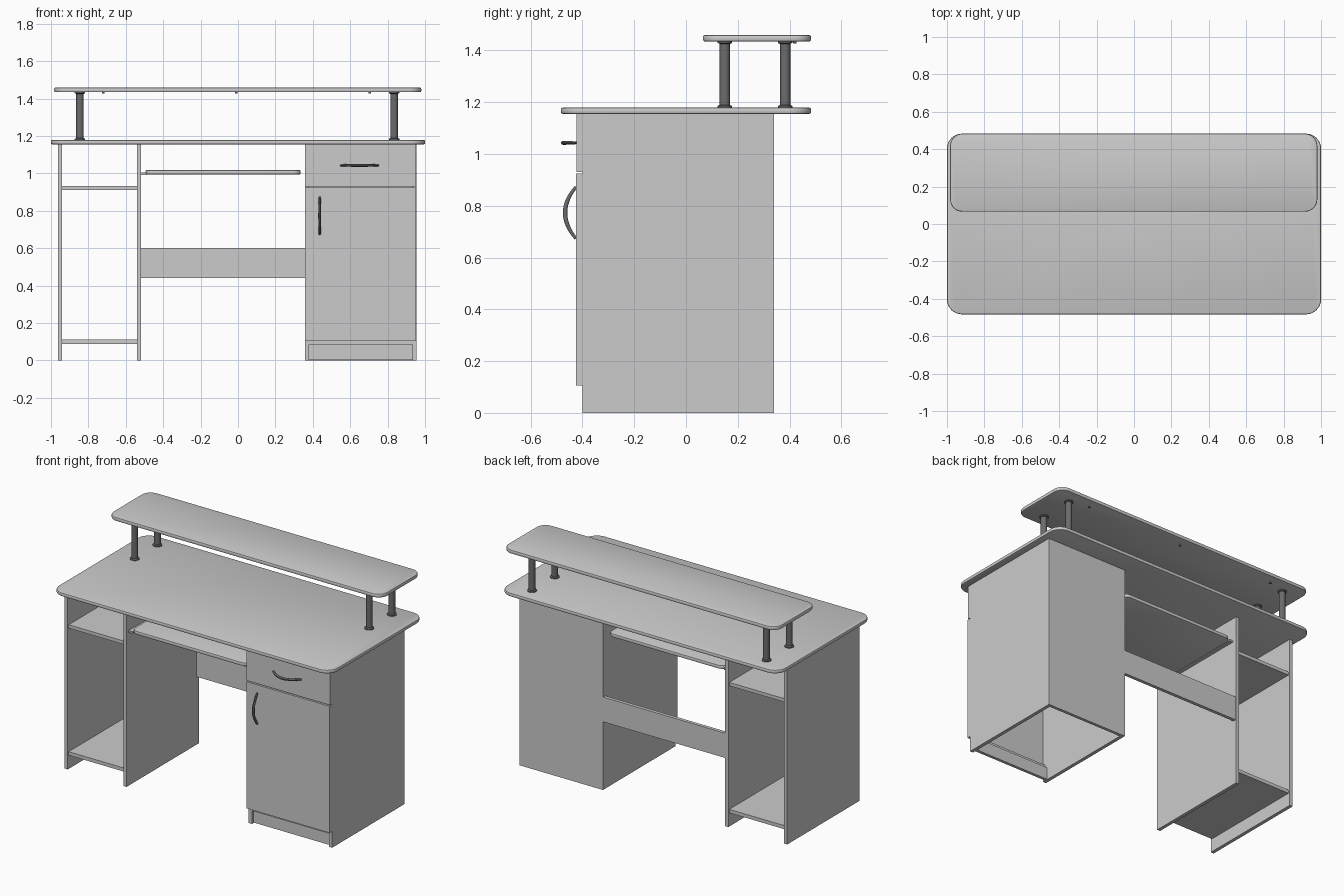
import bpy, bmesh, math
from mathutils import Vector

if "Cube" in bpy.data.objects:
    bpy.data.objects.remove(bpy.data.objects["Cube"])


def material(name, v):
    m = bpy.data.materials.new(name)
    m.diffuse_color = (v, v, v, 1)
    m.use_nodes = True
    m.node_tree.nodes["Principled BSDF"].inputs["Base Color"].default_value = m.diffuse_color
    return m


BOARD = material("light grey board", 0.6)
METAL = material("dark grey metal", 0.15)


def finish(name, bm, mat, smooth=False):
    bmesh.ops.recalc_face_normals(bm, faces=bm.faces)
    me = bpy.data.meshes.new(name)
    bm.to_mesh(me)
    bm.free()
    me.materials.append(mat)
    ob = bpy.data.objects.new(name, me)
    bpy.context.collection.objects.link(ob)
    if smooth:
        bpy.ops.object.select_all(action='DESELECT')
        ob.select_set(True)
        bpy.context.view_layer.objects.active = ob
        bpy.ops.object.shade_smooth_by_angle(angle=math.radians(35))
    return ob


def box_mesh(x, y, z):
    bm = bmesh.new()
    bmesh.ops.create_cube(bm, size=1)
    for v in bm.verts:
        v.co = Vector([(r[0] + r[1]) / 2 + c * (r[1] - r[0])
                       for c, r in zip(v.co, (x, y, z))])
    return bm


def board(name, x, y, z):
    return finish(name, box_mesh(x, y, z), BOARD)


def rounded_board(name, x, y, z, radius, edge):
    """Board with rounded plan corners and softened rims."""
    bm = box_mesh(x, y, z)
    upright = [e for e in bm.edges
               if abs(e.verts[0].co.z - e.verts[1].co.z) > 1e-4]
    bmesh.ops.bevel(bm, geom=upright, offset=radius, segments=8,
                    profile=0.5, affect='EDGES')
    rims = [e for e in bm.edges
            if abs(e.verts[0].co.z - e.verts[1].co.z) < 1e-4]
    bmesh.ops.bevel(bm, geom=rims, offset=edge, segments=2,
                    profile=0.5, affect='EDGES')
    return finish(name, bm, BOARD, True)


def lathe(name, cx, cy, profile, sides=24):
    """Round part from (radius, height) points."""
    bm = bmesh.new()
    rings = [[bm.verts.new((cx + r * math.cos(2 * math.pi * i / sides),
                            cy + r * math.sin(2 * math.pi * i / sides), z))
              for i in range(sides)] for r, z in profile]
    for a, b in zip(rings, rings[1:]):
        for i in range(sides):
            j = (i + 1) % sides
            bm.faces.new((a[i], a[j], b[j], b[i]))
    bm.faces.new(rings[0])
    bm.faces.new(rings[-1])
    return finish(name, bm, METAL, True)


def handle(name, centre, along, across, half, depth, steps=16, sides=10):
    """Bowed pull: tapered oval section swept along a shallow arc."""
    bm = bmesh.new()
    out = Vector((0, -1, 0))
    along, across, centre = Vector(along), Vector(across), Vector(centre)
    rings = []
    for s in range(steps + 1):
        u = -1 + 2 * s / steps
        c = centre + along * (half * u) + out * (depth * (1 - u * u))
        tangent = (along * half - out * (2 * depth * u)).normalized()
        normal = tangent.cross(across).normalized()
        k = 1 - 0.35 * u * u
        rings.append([bm.verts.new(
            c + across * (0.008 * k * math.cos(2 * math.pi * i / sides))
            + normal * (0.009 * k * math.sin(2 * math.pi * i / sides)))
            for i in range(sides)])
    for a, b in zip(rings, rings[1:]):
        for i in range(sides):
            j = (i + 1) % sides
            bm.faces.new((a[i], a[j], b[j], b[i]))
    bm.faces.new(rings[0])
    bm.faces.new(rings[-1])
    return finish(name, bm, METAL, True)


F, B, TOP = -0.40, 0.34, 1.157   # carcass front, back and height

# Worktop and raised shelf
rounded_board("worktop", (-1, 1), (-0.483, 0.483), (1.155, 1.179), 0.08, 0.007)
rounded_board("raised_shelf", (-0.983, 0.98), (0.066, 0.483), (1.434, 1.459), 0.065, 0.007)

# Shelf posts with flanges
for side, px in (("left", -0.845), ("right", 0.835)):
    for end, py in (("front", 0.15), ("back", 0.383)):
        lathe(f"{side}_{end}_post", px, py,
              [(0.028, 1.178), (0.028, 1.185), (0.020, 1.189),
               (0.020, 1.425), (0.028, 1.429), (0.028, 1.436)])

# Small studs under the raised shelf
for i, px in enumerate((-0.72, -0.01, 0.705)):
    lathe(f"shelf_stud_{i + 1}", px, 0.42, [(0.007, 1.426), (0.007, 1.436)], 12)

# Upright panels
for name, x in (("left_outer_panel", (-0.963, -0.94)),
                ("left_inner_panel", (-0.541, -0.518)),
                ("cabinet_left_panel", (0.357, 0.38)),
                ("cabinet_right_panel", (0.932, 0.955))):
    board(name, x, (F, B), (0, TOP))

# Open shelves on the left
board("upper_side_shelf", (-0.94, -0.541), (F + 0.01, B - 0.01), (0.911, 0.933))
board("lower_side_shelf", (-0.94, -0.541), (F + 0.01, B - 0.01), (0.088, 0.111))

# Keyboard tray, its runner, and the rear stretcher
rounded_board("keyboard_tray", (-0.495, 0.335), (-0.385, 0.32), (0.995, 1.018), 0.04, 0.005)
board("tray_runner", (-0.518, -0.49), (-0.38, 0.31), (0.992, 1.004))
board("rear_stretcher", (-0.518, 0.357), (0.315, 0.337), (0.44, 0.60))

# Cabinet: back, plinth, front rail, door and drawer
board("cabinet_back", (0.38, 0.932), (B - 0.02, B), (0, TOP))
board("plinth", (0.38, 0.932), (-0.385, -0.365), (0.004, 0.085))
board("bottom_rail", (0.38, 0.932), (F, -0.38), (0.085, 0.108))
board("cabinet_door", (0.358, 0.953), (-0.425, F), (0.105, 0.925))
board("drawer_front", (0.358, 0.953), (-0.422, F), (0.931, 1.155))

# Bowed handles
handle("door_handle", (0.437, -0.425, 0.773), (0, 0, 1), (1, 0, 0), 0.1, 0.042)
handle("drawer_handle", (0.65, -0.422, 1.043), (1, 0, 0), (0, 0, 1), 0.1, 0.052)
